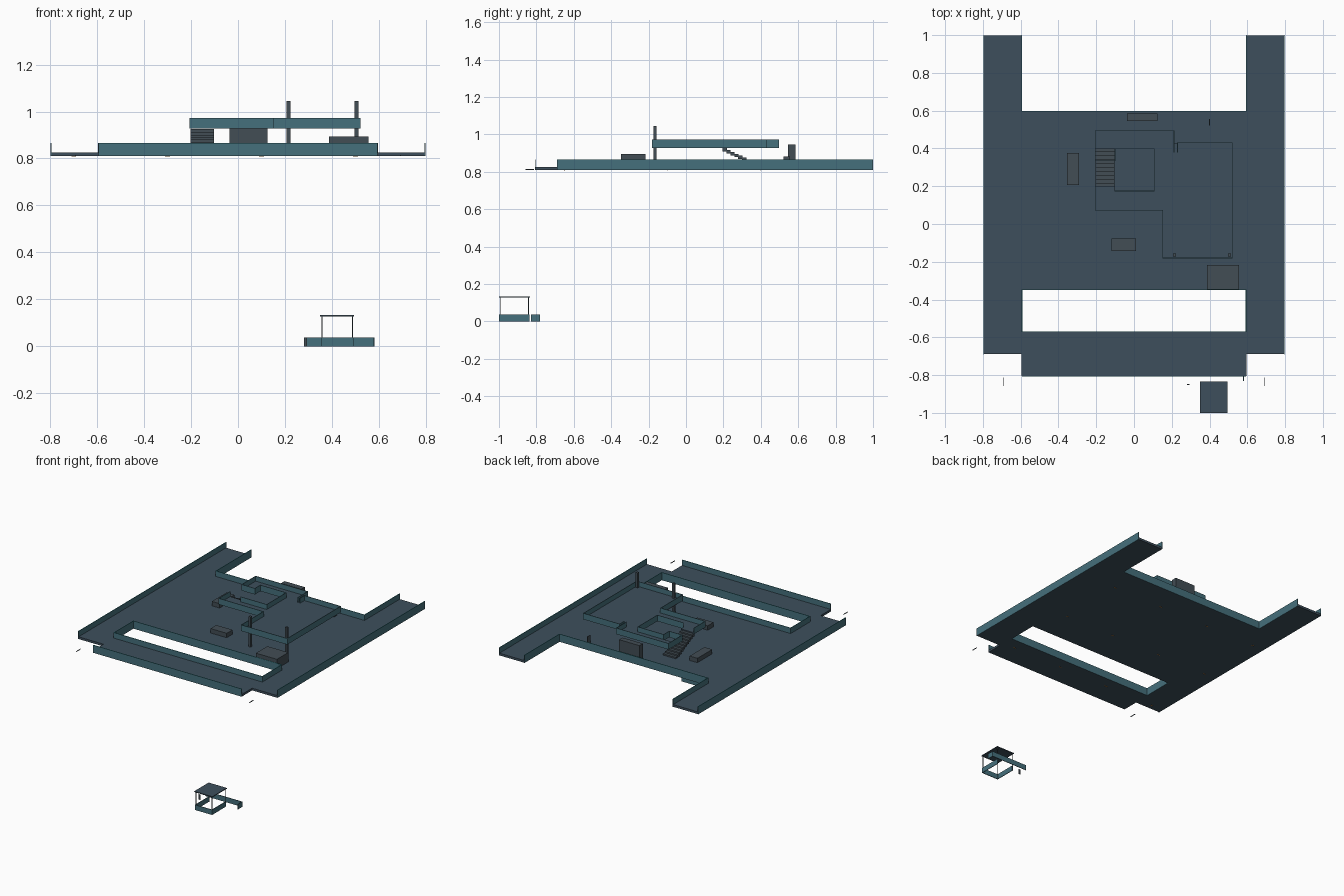
import bpy, bmesh, math


def mat(name, c):
    m = bpy.data.materials.new(name)
    m.diffuse_color = (*c, 1)
    return m


SLATE = mat("slate floor", (0.048, 0.078, 0.107))
GLASS = mat("blue glass", (0.06, 0.16, 0.20))
TEAL = mat("teal trim", (0.03, 0.26, 0.29))
GREY = mat("dark grey", (0.055, 0.075, 0.09))
AMBER = mat("amber lamp", (0.6, 0.25, 0.05))


def boxes(name, items, material):
    """One object from boxes given as (x0, x1, y0, y1, z0, z1)."""
    bm = bmesh.new()
    for x0, x1, y0, y1, z0, z1 in items:
        vs = bmesh.ops.create_cube(bm, size=1)["verts"]
        for v in vs:
            v.co = (x1 if v.co.x > 0 else x0, y1 if v.co.y > 0 else y0, z1 if v.co.z > 0 else z0)
    me = bpy.data.meshes.new(name)
    bm.to_mesh(me)
    bm.free()
    me.materials.append(material)
    ob = bpy.data.objects.new(name, me)
    bpy.context.collection.objects.link(ob)
    return ob


def railing(name, paths, z0, z1, t=0.004, trim=True):
    """Thin upright panels along axis-aligned paths, with a trim strip on top."""
    panels, caps = [], []
    h = t / 2
    for path in paths:
        for (ax, ay), (bx, by) in zip(path, path[1:]):
            r = (min(ax, bx) - h, max(ax, bx) + h, min(ay, by) - h, max(ay, by) + h)
            panels.append((*r, z0, z1 - (0.002 if trim else 0)))
            caps.append((*r, z1 - 0.002, z1))
    boxes(name, panels, GLASS)
    if trim:
        boxes(name + "_trim", caps, TEAL)


# main deck: two wings, hall floor and front walkway around a long opening
B, F, R = 0.81, 0.826, 0.866
boxes("deck", [(-0.795, -0.595, -0.688, 0.998, B, F), (0.595, 0.795, -0.688, 0.998, B, F),
               (-0.595, 0.595, -0.348, 0.596, B, F), (-0.595, 0.595, -0.806, -0.57, B, F)], SLATE)
rails = [[(-0.592, -0.806), (0.592, -0.806)],
         [(-0.593, -0.57), (0.593, -0.57), (0.593, -0.348), (-0.593, -0.348), (-0.593, -0.57)]]
for s in (-1, 1):
    rails += [[(s * 0.796, -0.688), (s * 0.796, 0.998)], [(s * 0.594, 0.998), (s * 0.594, 0.597)]]
rails.append([(-0.594, 0.597), (0.594, 0.597)])
railing("deck_railing", rails, B, R)

# thin bars just outside the front corners
boxes("corner_bars", [(s * 0.692 - 0.002, s * 0.692 + 0.002, -0.858, -0.812, B, B + 0.004)
                      for s in (-1, 1)], GREY)

# small lamps under the deck
boxes("under_lamps", [(x - 0.01, x + 0.01, y - 0.002, y + 0.002, B - 0.002, B)
                      for x in (-0.7, -0.3, 0.1, 0.5) for y in (-0.65, -0.1, 0.4)], AMBER)

# mezzanine: floor around a void, railing on its outline
M0, M1, MR = 0.928, 0.936, 0.972
boxes("mezzanine_floor", [(-0.205, 0.15, 0.073, 0.175, M0, M1), (-0.205, -0.1, 0.175, 0.2, M0, M1),
                          (0.107, 0.15, 0.175, 0.398, M0, M1), (-0.205, 0.15, 0.398, 0.494, M0, M1),
                          (0.15, 0.212, 0.43, 0.494, M0, M1), (0.15, 0.52, -0.18, 0.43, M0, M1)], SLATE)
railing("mezzanine_railing", [
    [(-0.205, 0.2), (-0.205, 0.073), (0.152, 0.073), (0.152, -0.18), (0.52, -0.18),
     (0.52, 0.43), (0.23, 0.43), (0.23, 0.38)],
    [(0.212, 0.38), (0.212, 0.494), (-0.205, 0.494), (-0.205, 0.335), (-0.1, 0.335), (-0.1, 0.398)],
    [(-0.1, 0.398), (0.107, 0.398), (0.107, 0.175), (-0.1, 0.175)]], M0, MR, trim=False)

# stairs from the mezzanine down to the deck
n = 10
steps = []
for i in range(n):
    z = M1 - (i + 1) * (M1 - F) / (n + 1)
    y = 0.195 + i * 0.021
    steps.append((-0.203, -0.102, y, y + 0.023, max(F, z - 0.018), z))
boxes("stairs", steps, GREY)

# columns
boxes("columns", [(x - 0.008, x + 0.008, -0.173, -0.157, F, 1.045) for x in (0.215, 0.505)], GREY)

# benches, counters, cabinet and small sign
boxes("bench_left", [(-0.354, -0.292, 0.207, 0.375, F, 0.858)], GREY)
boxes("bench_front", [(-0.12, 0.01, -0.143, -0.077, F, 0.858)], GREY)
boxes("counter", [(0.387, 0.555, -0.348, -0.217, F, 0.894)], GREY)
boxes("cabinet", [(-0.037, 0.125, 0.546, 0.585, F, 0.945)], GREY)
boxes("deck_sign", [(0.398, 0.402, 0.522, 0.556, F, 0.882)], GREY)

# ground-level shelter: low walls, posts, roof and sign
railing("shelter_walls", [
    [(0.356, -0.84), (0.356, -0.997), (0.49, -0.997), (0.49, -0.84)],
    [(0.29, -0.782), (0.58, -0.782), (0.58, -0.828)]], 0, 0.037, trim=False)
boxes("shelter_posts", [(x - 0.002, x + 0.002, y - 0.002, y + 0.002, 0, 0.13)
                        for x in (0.358, 0.487) for y in (-0.993, -0.842)], GREY)
boxes("shelter_roof", [(0.35, 0.495, -1.0, -0.835, 0.128, 0.134)], SLATE)
boxes("shelter_sign", [(0.28, 0.294, -0.852, -0.848, 0, 0.037)], GREY)
